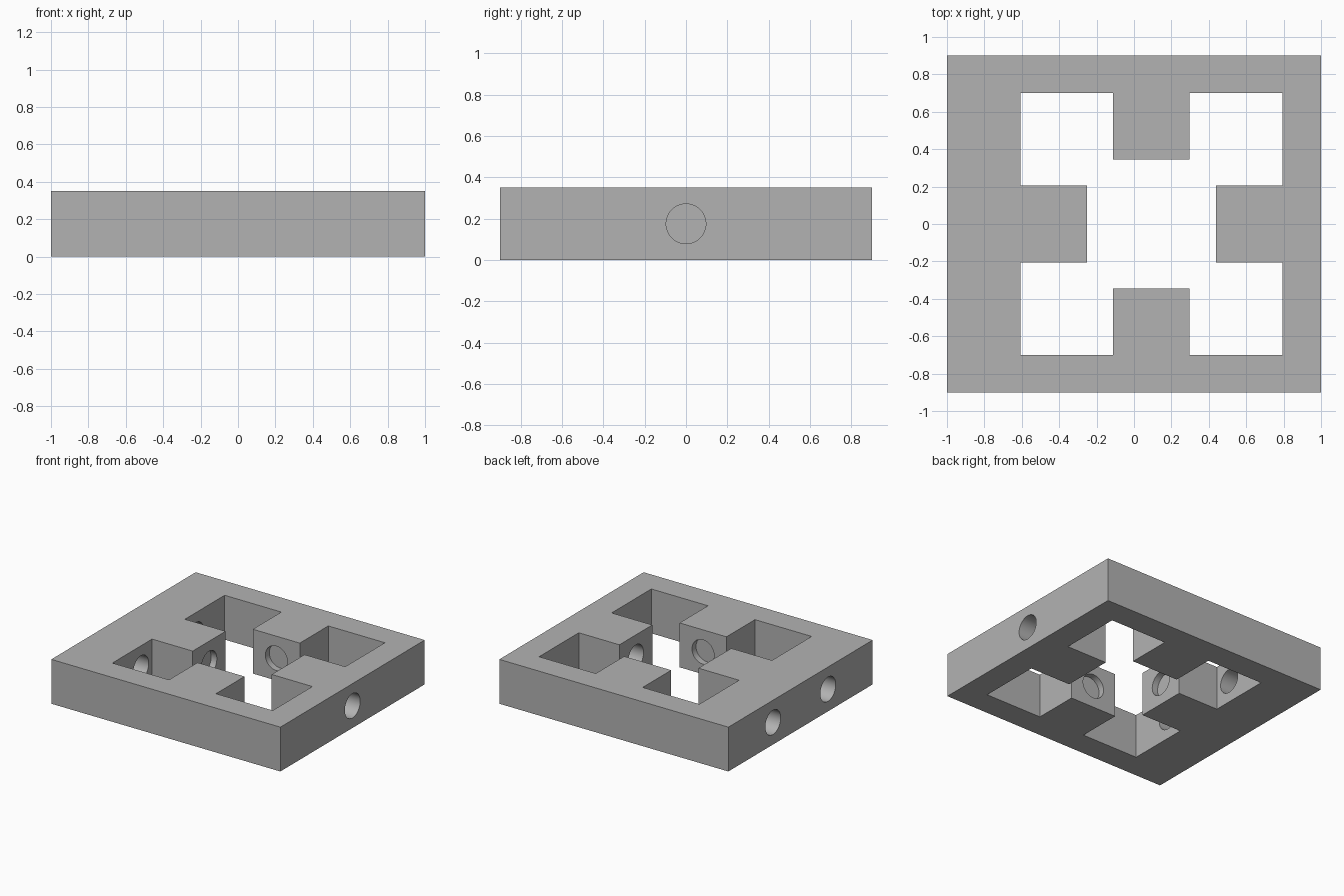
import bpy
import bmesh
from math import radians
from mathutils import Matrix, Vector

cube = bpy.data.objects.get("Cube")
if cube:
    bpy.data.objects.remove(cube, do_unlink=True)

HEIGHT = 0.35
CENTRE = Vector((0.093, 0, 0))     # middle of the opening
REACH, GAP, TAB = 0.70, 0.345, 0.205   # half sizes: opening, tab to tab, tab width
RADIUS = 0.096
RECESS = 0.05

grey = bpy.data.materials.new("matte_grey")
grey.use_nodes = True
grey.diffuse_color = (0.45, 0.45, 0.45, 1)
grey.node_tree.nodes["Principled BSDF"].inputs["Base Color"].default_value = grey.diffuse_color


def prism(name, points, bottom, top):
    """Extrude a closed outline straight up."""
    bm = bmesh.new()
    face = bm.faces.new([bm.verts.new((p[0], p[1], bottom)) for p in points])
    side = bmesh.ops.extrude_face_region(bm, geom=[face])["geom"]
    moved = [v for v in side if isinstance(v, bmesh.types.BMVert)]
    bmesh.ops.translate(bm, verts=moved, vec=(0, 0, top - bottom))
    bmesh.ops.recalc_face_normals(bm, faces=bm.faces)
    mesh = bpy.data.meshes.new(name)
    bm.to_mesh(mesh)
    bm.free()
    mesh.materials.append(grey)
    obj = bpy.data.objects.new(name, mesh)
    bpy.context.collection.objects.link(obj)
    return obj


def bore(name, start, end):
    """Round cutter between two points at mid height."""
    start, end = Vector(start), Vector(end)
    bpy.ops.mesh.primitive_cylinder_add(
        vertices=64, radius=RADIUS, depth=(end - start).length,
        location=(start + end) / 2,
        rotation=(end - start).to_track_quat("Z", "Y").to_euler())
    obj = bpy.context.object
    obj.name = name
    obj.data.materials.append(grey)
    return obj


# Rectangular block
frame = prism("frame", [(-1, -0.9), (1, -0.9), (1, 0.9), (-1, 0.9)], 0, HEIGHT)

# Square opening that leaves four tabs: one corner pocket turned four times
corner = [(GAP, TAB), (REACH, TAB), (REACH, REACH), (TAB, REACH), (TAB, GAP)]
outline = [CENTRE + Matrix.Rotation(radians(90 * i), 3, "Z") @ Vector((x, y, 0))
           for i in range(4) for x, y in corner]
cutters = [prism("opening_cutter", outline, -0.1, HEIGHT + 0.1)]

# Through bores: one in the right tab, two in the left wall
mid = HEIGHT / 2
cx = CENTRE.x
cutters.append(bore("tab_bore_cutter", (cx + GAP - 0.1, 0, mid), (1.1, 0, mid)))
for y in (-0.343, 0.343):
    cutters.append(bore("wall_bore_cutter", (-1.1, y, mid), (cx - REACH + 0.1, y, mid)))

# Shallow round recesses in the ends of the other three tabs
for direction in (Vector((-1, 0, 0)), Vector((0, 1, 0)), Vector((0, -1, 0))):
    base = Vector((cx, 0, mid))
    cutters.append(bore("recess_cutter", base + direction * (GAP - 0.1),
                        base + direction * (GAP + RECESS)))

# Cut everything out of the block
bpy.context.view_layer.update()
bpy.ops.object.select_all(action="DESELECT")
frame.select_set(True)
bpy.context.view_layer.objects.active = frame
for cutter in cutters:
    cutter.hide_render = True
    cut = frame.modifiers.new("cut", "BOOLEAN")
    cut.operation = "DIFFERENCE"
    cut.solver = "EXACT"
    cut.object = cutter
    bpy.ops.object.modifier_apply(modifier=cut.name)
    bpy.data.objects.remove(cutter, do_unlink=True)

bpy.ops.object.shade_smooth_by_angle(angle=radians(30))
